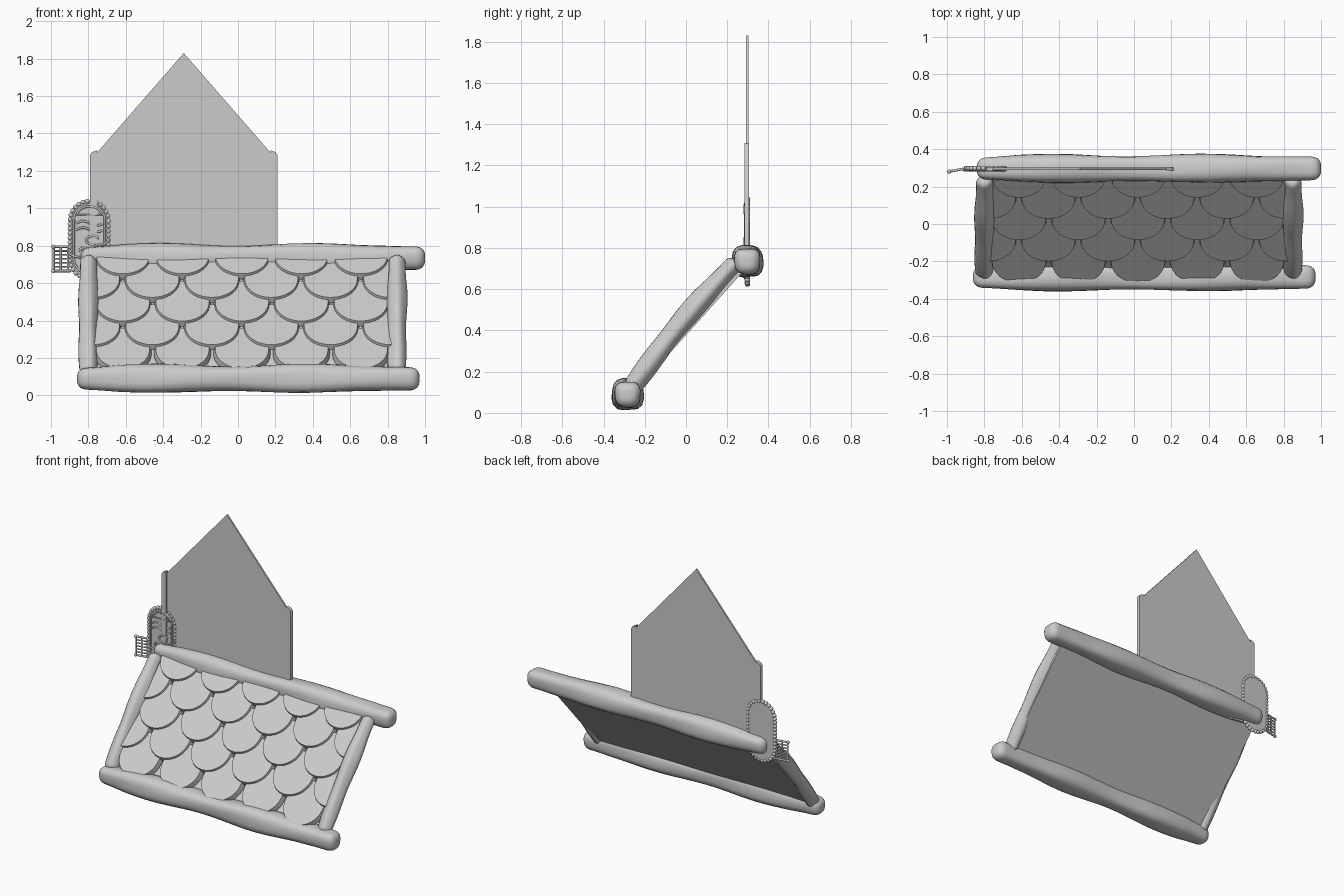
import bpy, bmesh, math
from mathutils import Vector, Matrix

if "Cube" in bpy.data.objects:
    bpy.data.objects.remove(bpy.data.objects["Cube"])

SLOPE = Vector((0, 0.669, 0.743))
NORMAL = Vector((0, -0.743, 0.669))
ROOF = Matrix.Translation((0, 0.005, 0.4125)) @ Matrix((
    (1, 0, 0), (0, SLOPE.y, NORMAL.y), (0, SLOPE.z, NORMAL.z))).to_4x4()
# columns of ROOF: x, slope, normal
ROOF = Matrix(((1, 0, 0, 0), (0, SLOPE.y, NORMAL.y, 0.005),
               (0, SLOPE.z, NORMAL.z, 0.4125), (0, 0, 0, 1)))


def finish(name, bm, smooth=True, angle=40):
    bmesh.ops.recalc_face_normals(bm, faces=bm.faces)
    me = bpy.data.meshes.new(name)
    bm.to_mesh(me)
    bm.free()
    ob = bpy.data.objects.new(name, me)
    bpy.context.collection.objects.link(ob)
    if smooth:
        bpy.ops.object.select_all(action='DESELECT')
        ob.select_set(True)
        bpy.context.view_layer.objects.active = ob
        bpy.ops.object.shade_smooth_by_angle(angle=math.radians(angle))
    return ob


def log(name, a, b, radius, wave, period, phase, bow=0.0, sides=20, n=60):
    """Wavy, slightly squared timber with rounded ends."""
    a, b = Vector(a), Vector(b)
    axis = (b - a).normalized()
    length = (b - a).length
    s = axis.orthogonal().normalized() if abs(axis.x) < 0.5 else Vector((0, 1, 0))
    t = axis.cross(s)
    bm = bmesh.new()
    rings = []
    for i in range(n + 1):
        d = length * (1 - math.cos(math.pi * i / n)) / 2
        e = min(d, length - d)
        cap = 0.25 + 0.75 * (1 - max(0, 1 - e / (radius * 0.8)) ** 2.5) ** 0.5
        r = (radius + wave * math.cos(2 * math.pi * (d - phase) / period)) * cap
        r *= 0.86 + 0.14 * min(1, e / 0.22)
        c = a + axis * d + NORMAL * bow * math.sin(math.pi * d / length)
        ring = []
        for k in range(sides):
            th = 2 * math.pi * k / sides
            q = (abs(math.cos(th)) ** 3 + abs(math.sin(th)) ** 3) ** (-1 / 3)
            q *= 1 + 0.03 * math.sin(3 * th + 7 * d)
            ring.append(bm.verts.new(c + (s * math.cos(th) + t * math.sin(th)) * r * q))
        rings.append(ring)
    for p, q in zip(rings, rings[1:]):
        for k in range(sides):
            bm.faces.new((p[k], p[(k + 1) % sides], q[(k + 1) % sides], q[k]))
    bm.faces.new(rings[0])
    bm.faces.new(rings[-1])
    return finish(name, bm, angle=60)


def prism(bm, bottom, top):
    """Solid between two matching outlines."""
    p = [bm.verts.new(v) for v in bottom]
    q = [bm.verts.new(v) for v in top]
    bm.faces.new(p)
    bm.faces.new(q)
    for i in range(len(p)):
        j = (i + 1) % len(p)
        bm.faces.new((p[i], p[j], q[j], q[i]))


def slab(name, outline, y0, y1):
    bm = bmesh.new()
    prism(bm, [(x, y0, z) for x, z in outline], [(x, y1, z) for x, z in outline])
    return finish(name, bm)


def tube(name, pts, r, cyclic=False):
    cu = bpy.data.curves.new(name, 'CURVE')
    cu.dimensions = '3D'
    cu.bevel_depth = r
    cu.bevel_resolution = 2
    cu.use_fill_caps = True
    sp = cu.splines.new('POLY')
    sp.points.add(len(pts) - 1)
    for p, v in zip(sp.points, pts):
        p.co = (*v, 1)
    sp.use_cyclic_u = cyclic
    sp.use_smooth = True
    ob = bpy.data.objects.new(name, cu)
    bpy.context.collection.objects.link(ob)
    return ob


# timber frame
log("bottom_log", (-0.86, -0.283, 0.09), (0.97, -0.283, 0.09), 0.071, 0.006, 0.79, 0.43)
log("top_log", (-0.84, 0.297, 0.735), (1.0, 0.297, 0.735), 0.071, 0.006, 0.79, 0.43)
for name, x in (("left_side_log", -0.80), ("right_side_log", 0.85)):
    log(name, (x, -0.27, 0.115), (x, 0.245, 0.735), 0.047, 0.003, 0.4, 0.1, 0.015)

# flat roof board
bm = bmesh.new()
edge = [(-0.81, -0.43), (0.86, -0.43), (0.86, 0.43), (-0.81, 0.43)]
prism(bm, [ROOF @ Vector((u, v, -0.02)) for u, v in edge],
      [ROOF @ Vector((u, v, 0.0)) for u, v in edge])
finish("roof_board", bm)

# overlapping scalloped tiles, each tilted so its round edge stands proud
bm = bmesh.new()
for row in range(5):
    v0 = 0.26 - 0.17 * row
    for i in range(-1, 7):
        cx = -0.615 + 0.318 * i + (0.157 if row % 2 else 0)
        if cx < -0.93 or cx > 0.98:
            continue
        outs = []
        for r, lift in ((0.152, 0.0), (0.142, 0.034)):
            cy = v0 + 0.15
            arc = [(cx + r * math.cos(a), cy + r * math.sin(a)) for a in
                   [math.pi + math.pi * k / 18 for k in range(19)]]
            top = min(cy + 0.17, 0.43)
            arc += [(cx + r, top), (cx - r, top)]
            outs.append([(u, v, lift + 0.024 - 0.085 * (v - v0)) for u, v in arc])
        prism(bm, *outs)
for x, s in ((-0.80, -1), (0.85, 1)):
    g = bm.verts[:] + bm.edges[:] + bm.faces[:]
    cut = bmesh.ops.bisect_plane(bm, geom=g, plane_co=(x, 0, 0), plane_no=(s, 0, 0), clear_outer=True)
    bmesh.ops.holes_fill(bm, edges=[e for e in bm.edges if e.is_boundary])
bm.transform(ROOF)
finish("roof_tiles", bm)

# gable wall with edge posts
slab("gable_wall", [(-0.765, 0.70), (0.185, 0.70), (0.185, 1.285), (-0.29, 1.83), (-0.765, 1.285)],
     0.290, 0.302)
for name, c, s in (("left_post", -0.29, -1), ("right_post", -0.29, 1)):
    slab(name, [(c + s * x, z) for x, z in
                ((0.465, 0.70), (0.50, 0.70), (0.50, 1.285), (0.49, 1.30), (0.465, 1.31))],
         0.283, 0.306)

# hanging plaque
PX, PY = -0.795, 0.298


def stadium(hw, z0, z1, n=16):
    pts = [(PX + hw * math.cos(math.pi * k / n), z1 - hw + hw * math.sin(math.pi * k / n))
           for k in range(n + 1)]
    return pts + [(PX - hw * math.cos(math.pi * k / n), z0 + hw - hw * math.sin(math.pi * k / n))
                  for k in range(n + 1)]


slab("plaque_board", stadium(0.10, 0.63, 1.035), PY - 0.008, PY + 0.008)
tube("plaque_inner_rim", [(x, PY - 0.01, z) for x, z in stadium(0.083, 0.65, 1.02)], 0.006, True)

# beads evenly spaced along the plaque edge
path = [Vector(p) for p in stadium(0.103, 0.625, 1.038)]
path.append(path[0])
bm = bmesh.new()
carry = 0.0
for p, q in zip(path, path[1:]):
    seg = (q - p).length
    while carry < seg:
        c = p.lerp(q, carry / seg)
        bmesh.ops.create_uvsphere(bm, u_segments=10, v_segments=6, radius=0.0135,
                                  matrix=Matrix.Translation((c.x, PY, c.y)))
        carry += 0.0245
    carry -= seg
finish("plaque_beads", bm, angle=60)

# small arched window and scrolls on the plaque
arch = [(PX + 0.065 * math.cos(math.pi * k / 12), 0.965 + 0.045 * math.sin(math.pi * k / 12))
        for k in range(13)]
tube("plaque_window", [(x, PY - 0.012, z) for x, z in arch], 0.006, True)
for j, (cx, cz, s) in enumerate(((0.03, 0.835, 1), (-0.035, 0.77, -1), (0.02, 0.71, 1))):
    tube(f"plaque_scroll_{j}", [
        (PX + cx + s * (0.012 + 0.0045 * k) * math.cos(0.42 * k), PY - 0.012,
         cz + (0.01 + 0.002 * k) * math.sin(0.42 * k)) for k in range(16)], 0.006)
for j, z in enumerate((0.92, 0.885)):
    tube(f"plaque_bar_{j}", [(PX - 0.07 + 0.014 * k, PY - 0.01,
                              z + 0.012 * math.sin(0.6 * k)) for k in range(11)], 0.006)

# slatted wings on both sides of the plaque
for side, s in (("left", -1), ("right", 1)):
    def at(t, z):
        return (PX + s * (0.10 + 0.095 * t), PY - 0.018 * t, z)
    for j, z in enumerate((0.665, 0.795)):
        tube(f"{side}_wing_rail_{j}", [at(0, z), at(1, z)], 0.007)
    for j in range(5):
        z = 0.688 + 0.021 * j
        tube(f"{side}_wing_slat_{j}", [at(0, z), at(0.95, z)], 0.0045)
    for j, t in enumerate((0.15, 0.55, 0.95)):
        tube(f"{side}_wing_post_{j}", [at(t, 0.66), at(t, 0.80)], 0.006)
    bm = bmesh.new()
    for z in (0.665, 0.795):
        bmesh.ops.create_uvsphere(bm, u_segments=10, v_segments=6, radius=0.011,
                                  matrix=Matrix.Translation(at(0.98, z)))
    finish(f"{side}_wing_knobs", bm, angle=60)
